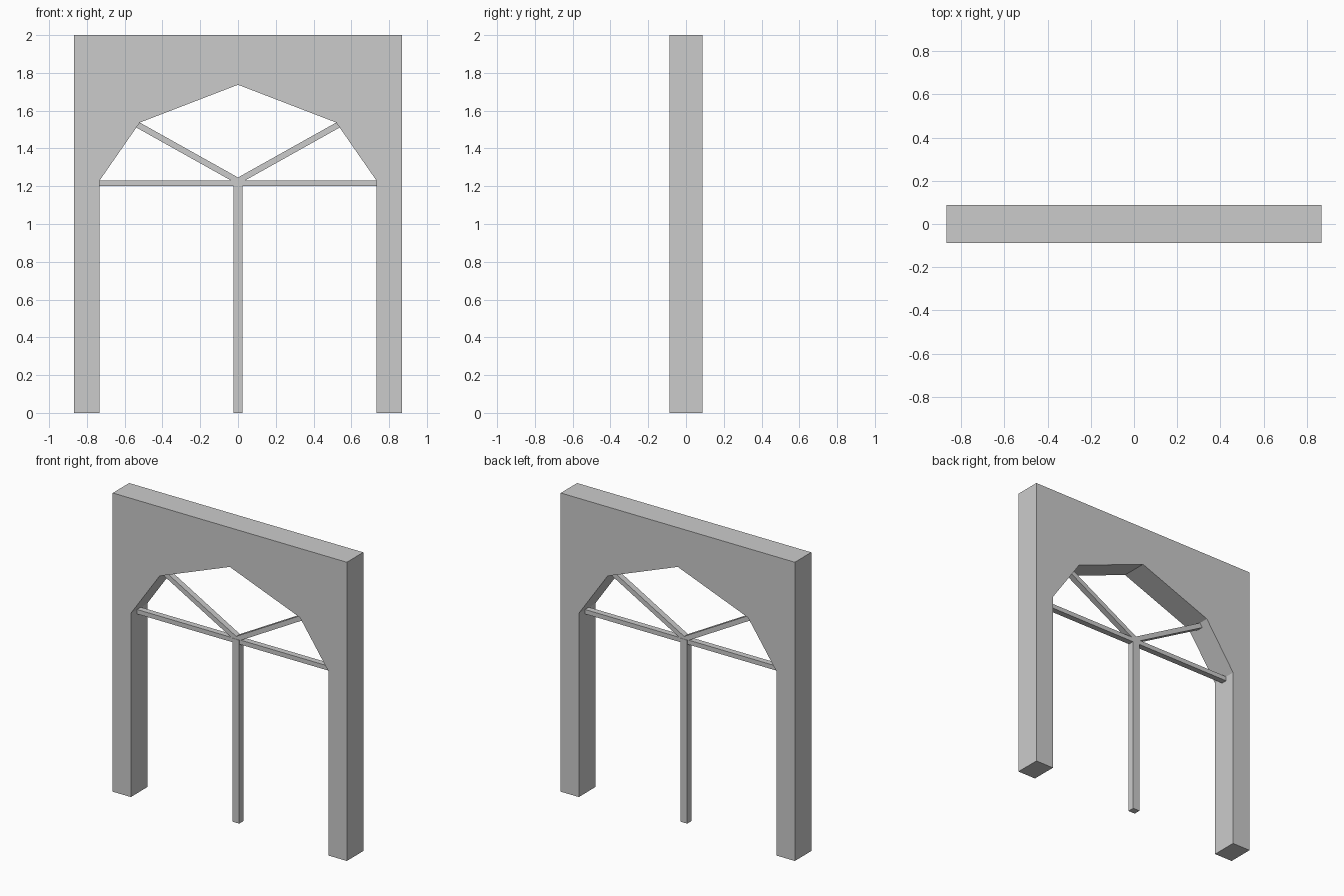
import bpy, bmesh, math
from mathutils import Matrix, Vector

if "Cube" in bpy.data.objects:
    bpy.data.objects.remove(bpy.data.objects["Cube"])


def extrude_profile(name, points, depth):
    """Extrude an (x, z) outline along y, centred on y = 0."""
    bm = bmesh.new()
    face = bm.faces.new([bm.verts.new((x, -depth / 2, z)) for x, z in points])
    moved = bmesh.ops.extrude_face_region(bm, geom=[face])["geom"]
    verts = [v for v in moved if isinstance(v, bmesh.types.BMVert)]
    bmesh.ops.translate(bm, verts=verts, vec=(0, depth, 0))
    bmesh.ops.recalc_face_normals(bm, faces=bm.faces[:])
    return make_object(name, bm)


def bar(name, start, end, width, depth):
    """Rectangular bar between two (x, z) points."""
    a, b = Vector((start[0], 0, start[1])), Vector((end[0], 0, end[1]))
    d = b - a
    mat = (Matrix.Translation((a + b) / 2)
           @ Matrix.Rotation(-math.atan2(d.z, d.x), 4, 'Y')
           @ Matrix.Diagonal((d.length, depth, width, 1)))
    bm = bmesh.new()
    bmesh.ops.create_cube(bm, size=1, matrix=mat)
    return make_object(name, bm)


def make_object(name, bm):
    mesh = bpy.data.meshes.new(name)
    bm.to_mesh(mesh)
    bm.free()
    obj = bpy.data.objects.new(name, mesh)
    bpy.context.collection.objects.link(obj)
    return obj


# Arched frame: outer rectangle with a faceted opening, mirrored in x
half = [(0.867, 2.0), (0.867, 0.0), (0.733, 0.0), (0.733, 1.23), (0.52, 1.537)]
outline = half + [(0, 1.737)] + [(-x, z) for x, z in reversed(half)]
extrude_profile("arch_frame", outline, 0.174)

# Centre post and transom
bar("centre_post", (0, 0), (0, 1.228), 0.05, 0.045)
bar("transom", (-0.735, 1.215), (0.735, 1.215), 0.03, 0.04)

# Fanlight spokes
for side, s in (("left", -1), ("right", 1)):
    bar(f"fanlight_spoke_{side}", (0, 1.228), (s * 0.54, 1.53), 0.032, 0.04)
